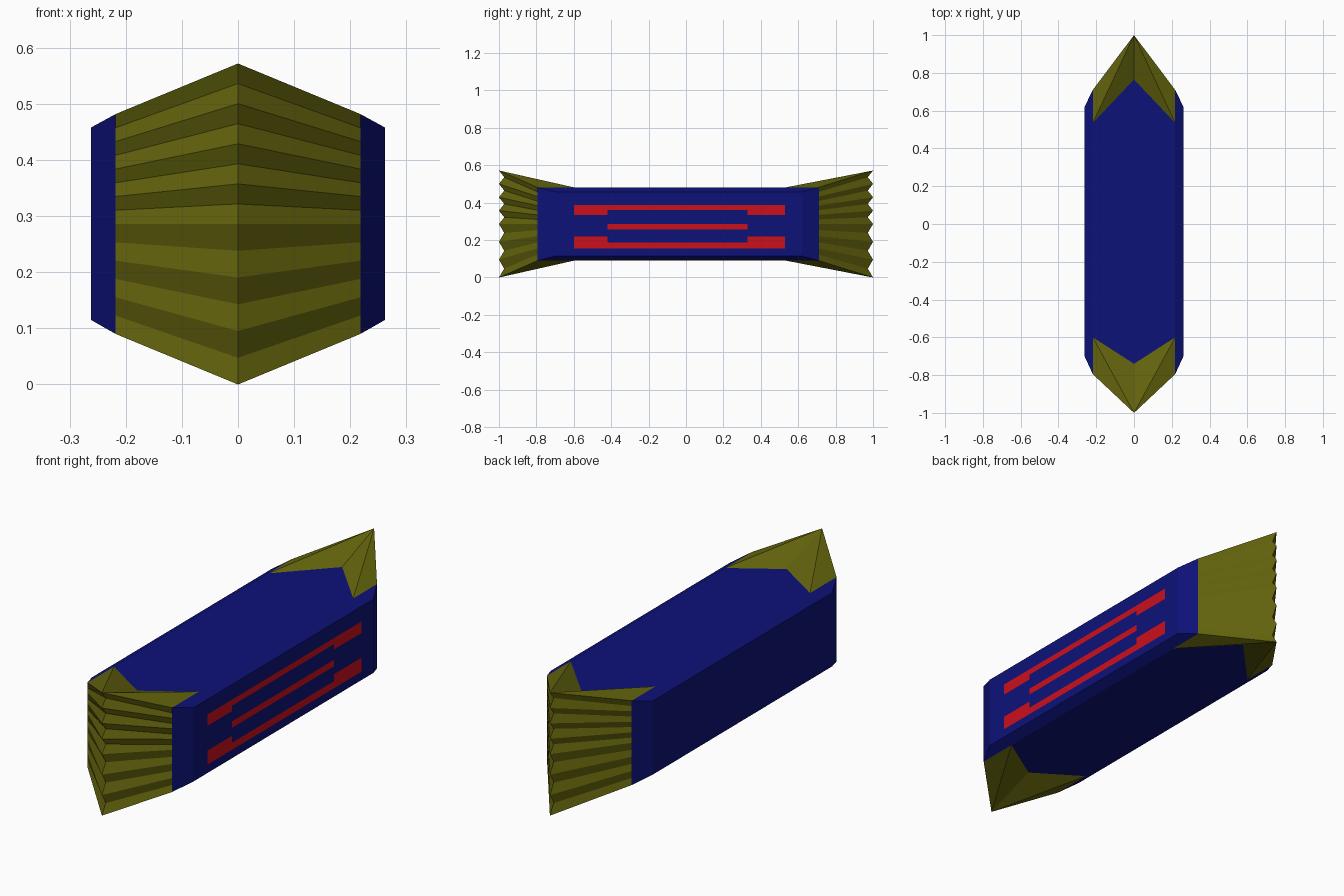
import bpy

if "Cube" in bpy.data.objects:
    bpy.data.objects.remove(bpy.data.objects["Cube"])

W, WO = 0.218, 0.262            # half width of top panel / of side panel
ZB, ZT, ZM = 0.09, 0.482, 0.286  # body bottom, top, pleat centre
ZOB, ZOT = 0.115, 0.458          # side panel bottom, top
H = 0.572
# per end: tip, pleat valley, body corner, side panel corner, flap corner, flap centre
FRONT = (-1.0, -0.972, -0.795, -0.70, -0.60, -0.74)
BACK = (1.0, 0.972, 0.71, 0.62, 0.535, 0.765)


def material(name, rgb):
    m = bpy.data.materials.new(name)
    m.diffuse_color = (*rgb, 1)
    m.use_nodes = True
    m.node_tree.nodes["Principled BSDF"].inputs["Base Color"].default_value = m.diffuse_color
    return m


def build(name, verts, faces, mat):
    me = bpy.data.meshes.new(name)
    me.from_pydata(verts, [], faces)
    me.materials.append(mat)
    ob = bpy.data.objects.new(name, me)
    bpy.context.collection.objects.link(ob)
    return ob


class Soup:
    """Collects polygons; mirrored copies keep their outward winding."""
    def __init__(self):
        self.v, self.f = [], []

    def add(self, pts, flip=False):
        if flip:
            pts = pts[::-1]
        self.f.append(list(range(len(self.v), len(self.v) + len(pts))))
        self.v += pts


blue = material("wrapper_blue", (0.004, 0.006, 0.19))
olive = material("wrapper_olive", (0.125, 0.125, 0.004))
red = material("stripe_red", (0.6, 0.005, 0.012))

# Bar body: pointed top and bottom panels, side panels with bevelled borders
body = Soup()
for z, zo, low in ((ZT, ZOT, False), (ZB, ZOB, True)):
    body.add([(W, FRONT[4], z), (W, BACK[4], z), (0, BACK[5], z),
              (-W, BACK[4], z), (-W, FRONT[4], z), (0, FRONT[5], z)], low)
    for s in (1, -1):
        body.add([(s * W, FRONT[2], z), (s * WO, FRONT[3], zo),
                  (s * WO, BACK[3], zo), (s * W, BACK[2], z)], low != (s < 0))
for s in (1, -1):
    body.add([(s * WO, FRONT[3], ZOB), (s * WO, BACK[3], ZOB),
              (s * WO, BACK[3], ZOT), (s * WO, FRONT[3], ZOT)], s < 0)
    for end, e in ((FRONT, 1), (BACK, -1)):
        body.add([(s * W, end[2], ZB), (s * WO, end[3], ZOB),
                  (s * WO, end[3], ZOT), (s * W, end[2], ZT)], s * e < 0)
build("bar_body", body.v, body.f, blue)


# Pleated wrapper ends: fans of folds closed by sloping flaps
def levels(z0, zm, z1):
    return ([z0 + (zm - z0) * i / 6 for i in range(6)]
            + [zm + (z1 - zm) * i / 8 for i in range(9)])


for name, end, e in (("front_wrapper_end", FRONT, 1), ("back_wrapper_end", BACK, -1)):
    tip, valley, corner, _, flap, centre = end
    mid = [(0, valley if i % 2 else tip, z) for i, z in enumerate(levels(0, ZM, H))]
    part = Soup()
    for s in (1, -1):
        side = [(s * W, corner, z) for z in levels(ZB, ZM, ZT)]
        inv = s * e < 0
        for i in range(14):
            part.add([mid[i], side[i], side[i + 1], mid[i + 1]], inv)
        for z, apex, low in ((ZT, mid[-1], False), (ZB, mid[0], True)):
            a, b, c = (s * W, corner, z), (s * W, flap, z), (0, centre, z)
            part.add([apex, a, b], inv != low)
            part.add([apex, b, c], inv != low)
    build(name, part.v, part.f, olive)

# Red decorative stripes on the right side panel: (y0, y1, z0, z1)
stripes = Soup()
rects = [(-0.42, 0.33, 0.257, 0.287)]
for zf0, zf1, zn0, zn1 in ((0.335, 0.388, 0.36, 0.388), (0.155, 0.22, 0.155, 0.188)):
    rects += [(-0.6, -0.42, zf0, zf1), (-0.42, 0.33, zn0, zn1), (0.33, 0.53, zf0, zf1)]
for y0, y1, z0, z1 in rects:
    x = WO + 0.001
    stripes.add([(x, y0, z0), (x, y1, z0), (x, y1, z1), (x, y0, z1)])
build("side_stripes", stripes.v, stripes.f, red)
